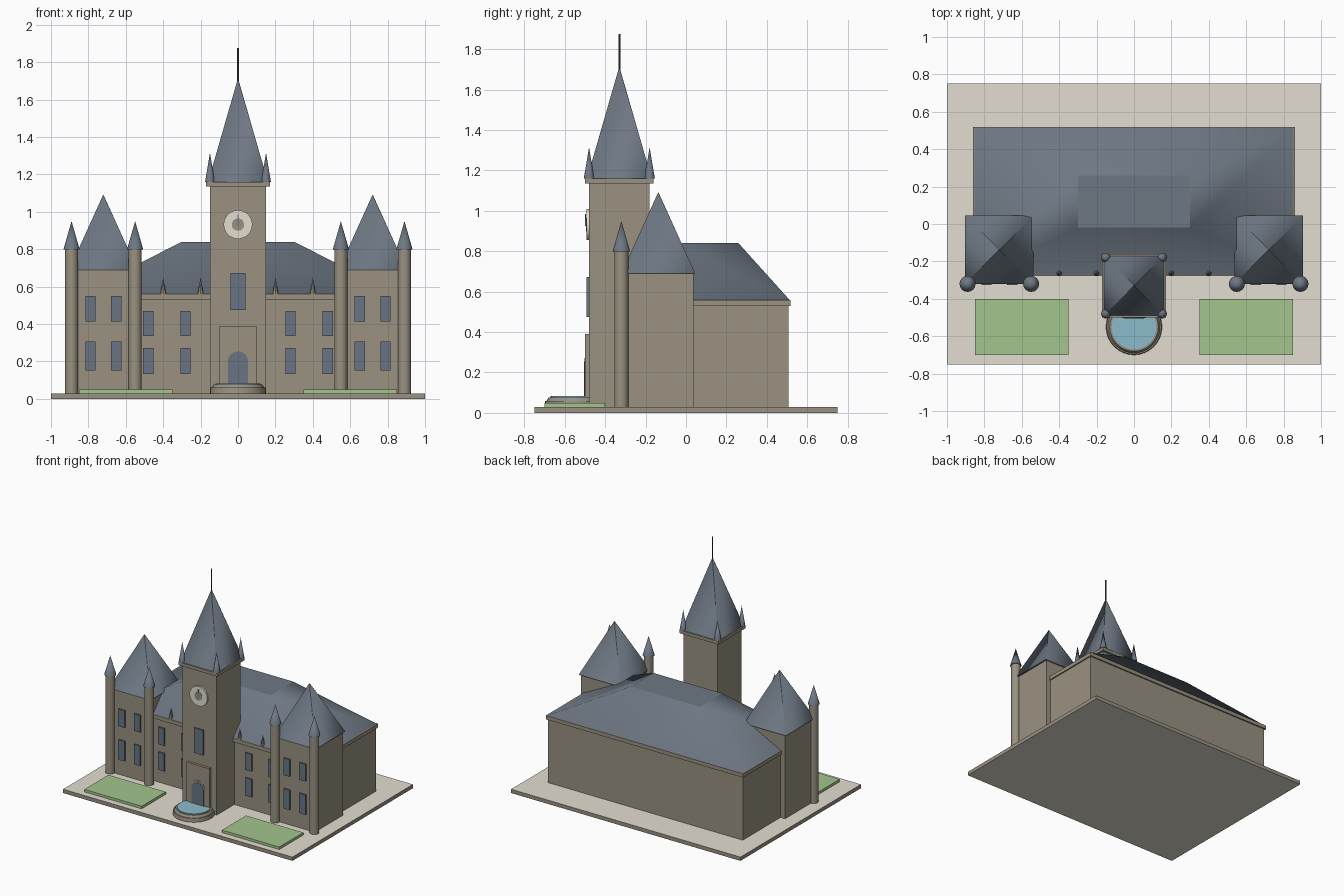
import bpy, bmesh, math
from mathutils import Matrix, Vector

if "Cube" in bpy.data.objects:
    bpy.data.objects.remove(bpy.data.objects["Cube"], do_unlink=True)


def material(name, rgb):
    m = bpy.data.materials.new(name)
    m.use_nodes = True
    m.diffuse_color = (*rgb, 1)
    m.node_tree.nodes["Principled BSDF"].inputs["Base Color"].default_value = (*rgb, 1)
    return m


STONE = material("stone", (0.32, 0.285, 0.22))
PAVING = material("pale_paving", (0.77, 0.73, 0.64))
SLATE = material("slate", (0.155, 0.187, 0.228))
GLASS = material("window_glass", (0.14, 0.175, 0.225))
GRASS = material("grass", (0.37, 0.56, 0.27))
WATER = material("water", (0.26, 0.5, 0.6))
IRON = material("dark_iron", (0.06, 0.075, 0.06))


def finish(name, bm, mat, smooth=None):
    bmesh.ops.recalc_face_normals(bm, faces=bm.faces[:])
    mesh = bpy.data.meshes.new(name)
    bm.to_mesh(mesh)
    bm.free()
    mesh.materials.append(mat)
    ob = bpy.data.objects.new(name, mesh)
    bpy.context.collection.objects.link(ob)
    if smooth:
        bpy.ops.object.select_all(action='DESELECT')
        ob.select_set(True)
        bpy.context.view_layer.objects.active = ob
        bpy.ops.object.shade_smooth_by_angle(angle=math.radians(smooth))
    return ob


def box(name, mat, x, y, z):
    """Box from (min, max) ranges on each axis."""
    bm = bmesh.new()
    bmesh.ops.create_cube(bm, size=1)
    for v in bm.verts:
        v.co = Vector([(lo + hi) / 2 + c * (hi - lo) for c, (lo, hi) in zip(v.co, (x, y, z))])
    return finish(name, bm, mat)


def cone(name, mat, x, y, z0, z1, r0, r1=0, sides=16, smooth=40):
    bm = bmesh.new()
    bmesh.ops.create_cone(bm, cap_ends=True, segments=sides, radius1=r0, radius2=r1, depth=z1 - z0,
                          matrix=Matrix.Translation((x, y, (z0 + z1) / 2)))
    return finish(name, bm, mat, smooth)


def split_top(bm, z):
    """Detach the flat top so that its rim stays crisp."""
    rim = [e for e in bm.edges if all(v.co.z > z for v in e.verts)]
    bmesh.ops.split_edges(bm, edges=rim)


def pyramid(name, x, y, z0, z1, half):
    bm = bmesh.new()
    bmesh.ops.create_cone(bm, cap_ends=True, segments=4, radius1=half * math.sqrt(2), radius2=0.002,
                          depth=z1 - z0, matrix=Matrix.Translation((x, y, (z0 + z1) / 2))
                          @ Matrix.Rotation(math.pi / 4, 4, 'Z'))
    split_top(bm, z1 - 0.01)
    return finish(name, bm, SLATE, 95)


def wall_disc(name, mat, z, r, y0, y1):
    bm = bmesh.new()
    bmesh.ops.create_cone(bm, cap_ends=True, segments=32, radius1=r, radius2=r, depth=y1 - y0,
                          matrix=Matrix.Translation((0, (y0 + y1) / 2, z))
                          @ Matrix.Rotation(math.pi / 2, 4, 'X'))
    return finish(name, bm, mat, 40)


def arch(name, mat, half, spring, y0, y1):
    """Round-headed panel standing on the base."""
    bm = bmesh.new()
    pts = [(-half, 0.03), (half, 0.03)]
    pts += [(half * math.cos(a), spring + half * math.sin(a))
            for a in (math.pi * i / 12 for i in range(13))]
    face = bm.faces.new([bm.verts.new((px, y0, pz)) for px, pz in pts])
    new = bmesh.ops.extrude_face_region(bm, geom=[face])["geom"]
    bmesh.ops.translate(bm, vec=(0, y1 - y0, 0), verts=[g for g in new if isinstance(g, bmesh.types.BMVert)])
    return finish(name, bm, mat)


def window(name, x, y, z0, z1, half=0.027):
    box(name, GLASS, (x - half, x + half), (y - 0.012, y + 0.01), (z0, z1))


# Base slab: pale paving with a stone edge
slab = box("base_slab", STONE, (-1, 1), (-0.75, 0.75), (0, 0.03))
slab.data.materials.append(PAVING)
for p in slab.data.polygons:
    p.material_index = int(abs(p.normal.z) > 0.5)

# Main hall, cornice and hipped roof with a flat top
box("main_hall", STONE, (-0.85, 0.85), (-0.26, 0.507), (0.03, 0.53))
box("hall_cornice", STONE, (-0.86, 0.86), (-0.277, 0.518), (0.53, 0.56))
bm = bmesh.new()
bmesh.ops.create_cube(bm, size=2)
for v in bm.verts:
    top = v.co.z > 0
    v.co = Vector((v.co.x * (0.3 if top else 0.852), 0.12 + v.co.y * (0.14 if top else 0.392),
                   0.84 if top else 0.56))
split_top(bm, 0.8)
finish("hall_roof", bm, SLATE, 60)

# Parts mirrored on both sides
for side, s in (("right", -1), ("left", 1)):
    cx = s * 0.72
    box(side + "_side_tower", STONE, (cx - 0.17, cx + 0.17), (-0.315, 0.037), (0.03, 0.69))
    pyramid(side + "_side_tower_roof", cx, -0.137, 0.69, 1.09, 0.183)
    for k, d in (("inner", -s), ("outer", s)):
        tx = cx + d * 0.17
        cone(f"{side}_{k}_turret", STONE, tx, -0.32, 0.03, 0.8, 0.035, 0.035)
        cone(f"{side}_{k}_turret_cap", SLATE, tx, -0.32, 0.8, 0.95, 0.043)
        wx = cx + d * 0.069
        window(f"{side}_{k}_tower_window_low", wx, -0.315, 0.152, 0.308)
        window(f"{side}_{k}_tower_window_high", wx, -0.315, 0.415, 0.55)
    for k, x in (("inner", 0.28), ("outer", 0.48)):
        window(f"{side}_{k}_hall_window_low", s * x, -0.26, 0.133, 0.273)
        window(f"{side}_{k}_hall_window_high", s * x, -0.26, 0.335, 0.47)
    for k, x in (("inner", 0.2), ("outer", 0.4)):
        cone(f"{side}_{k}_pinnacle", STONE, s * x, -0.262, 0.56, 0.65, 0.016, sides=8)
    box(side + "_lawn", GRASS, sorted((s * 0.35, s * 0.85)), (-0.7, -0.4), (0.03, 0.05))

# Clock tower with spire, corner pinnacles and mast
TY = -0.33
box("clock_tower", STONE, (-0.15, 0.15), (TY - 0.15, TY + 0.15), (0.03, 1.135))
box("tower_cornice", STONE, (-0.17, 0.17), (TY - 0.17, TY + 0.17), (1.135, 1.16))
pyramid("spire", 0, TY, 1.16, 1.71, 0.16)
for i, sx in enumerate((-1, 1)):
    for j, sy in enumerate((-1, 1)):
        cone(f"spire_pinnacle_{i}{j}", SLATE, sx * 0.15, TY + sy * 0.15, 1.16, 1.315, 0.026, sides=12)
cone("mast", IRON, 0, TY, 1.69, 1.875, 0.005, 0.005, sides=8)

# Clock and tower window
wall_disc("clock_face", PAVING, 0.932, 0.077, -0.493, -0.47)
wall_disc("clock_centre", STONE, 0.932, 0.033, -0.496, -0.49)
box("clock_hand", SLATE, (-0.004, 0.004), (-0.499, -0.494), (0.925, 0.985))
window("tower_window", 0, -0.48, 0.475, 0.672, 0.04)

# Entrance porch and arched door
box("porch", STONE, (-0.1, 0.1), (-0.5, -0.47), (0.03, 0.39))
arch("door_surround", STONE, 0.064, 0.208, -0.502, -0.49)
arch("door", GLASS, 0.054, 0.2, -0.504, -0.49)

# Fountain: stepped round basin and water
cone("fountain_basin", STONE, 0, -0.55, 0.03, 0.06, 0.15, 0.147, sides=32)
cone("fountain_rim", STONE, 0, -0.55, 0.06, 0.076, 0.14, 0.13, sides=32)
cone("fountain_water", WATER, 0, -0.55, 0.07, 0.083, 0.12, 0.12, sides=32)
